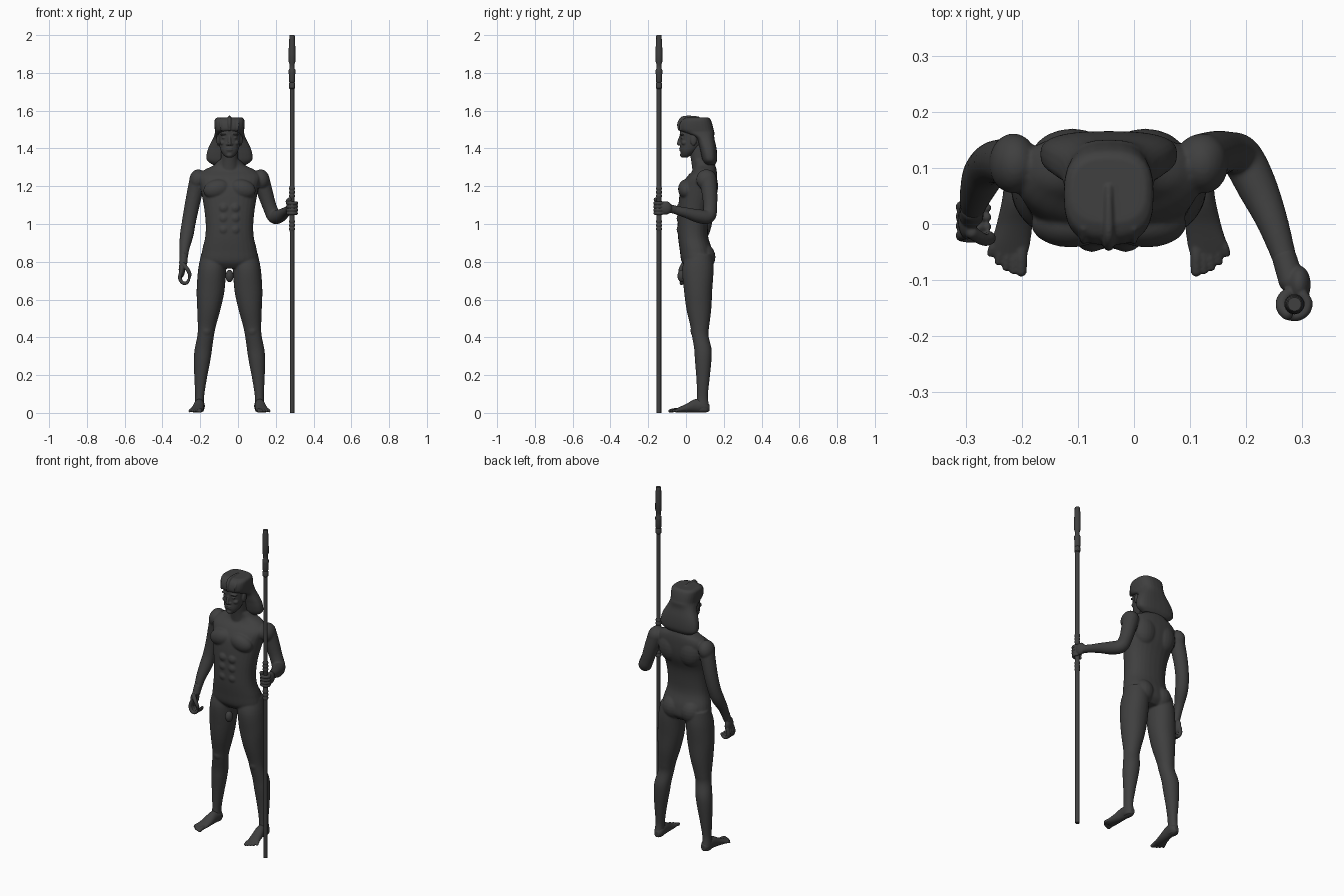
import bpy, bmesh, math
from mathutils import Vector, Matrix

CX = -0.045  # body symmetry line
stone = bpy.data.materials.new("dark_stone")
stone.diffuse_color = (0.05, 0.05, 0.05, 1)


def finish(bm, name, voxel=None, smooth=0):
    bmesh.ops.recalc_face_normals(bm, faces=bm.faces)
    me = bpy.data.meshes.new(name)
    bm.to_mesh(me)
    bm.free()
    me.materials.append(stone)
    me.shade_smooth()
    ob = bpy.data.objects.new(name, me)
    bpy.context.collection.objects.link(ob)
    if voxel:
        m = ob.modifiers.new("fuse", 'REMESH')
        m.mode, m.voxel_size, m.use_smooth_shade = 'VOXEL', voxel, True
        m = ob.modifiers.new("soften", 'SMOOTH')
        m.factor, m.iterations = 0.5, smooth
    return ob


def ball(bm, c, r, tilt=0):
    mat = Matrix.Translation(c) @ Matrix.Rotation(tilt, 4, 'Y') @ Matrix.Diagonal((*r, 1))
    bmesh.ops.create_uvsphere(bm, u_segments=20, v_segments=12, radius=1, matrix=mat)


def spline(rows, sub):
    out = []
    for i in range(len(rows) - 1):
        p = [Vector(rows[min(max(i + k, 0), len(rows) - 1)]) for k in (-1, 0, 1, 2)]
        for j in range(sub):
            t = j / sub
            out.append(p[1] + 0.5 * t * (p[2] - p[0] + t * (2 * p[0] - 5 * p[1] + 4 * p[2] - p[3]
                       + t * (3 * (p[1] - p[2]) + p[3] - p[0]))))
    return out + [Vector(rows[-1])]


def skin(bm, rows, frames, p=2.0, n=28):
    rings = []
    for r, (u, v) in zip(rows, frames):
        ring = []
        for k in range(n):
            a = 2 * math.pi * k / n
            c, s = math.cos(a), math.sin(a)
            ring.append(bm.verts.new(Vector(r[:3])
                        + u * r[3] * math.copysign(abs(c) ** (2 / p), c)
                        + v * r[4] * math.copysign(abs(s) ** (2 / p), s)))
        rings.append(ring)
    for a, b in zip(rings, rings[1:]):
        for k in range(n):
            bm.faces.new((a[k], a[(k + 1) % n], b[(k + 1) % n], b[k]))
    bm.faces.new(rings[0])
    bm.faces.new(rings[-1])


def stack(bm, rows, v=(0, 0, 0), p=2.0, sub=5):
    """Sections x, y, z, half-width, half-depth in fixed planes."""
    rows = spline(rows, sub)
    skin(bm, rows, [(Vector((1, 0, 0)), Vector(v))] * len(rows), p)


def tube(bm, pts, ref, sub=4):
    """Round limb through points x, y, z, radius."""
    rows = spline([(*q, q[3]) for q in pts], sub)
    frames = []
    for i in range(len(rows)):
        t = Vector((rows[min(i + 1, len(rows) - 1)] - rows[max(i - 1, 0)])[:3]).normalized()
        u = Vector(ref)
        u = (u - t * u.dot(t)).normalized()
        frames.append((u, t.cross(u)))
    skin(bm, rows, frames, n=16)
    for q in (pts[0], pts[-1]):
        ball(bm, q[:3], (q[3],) * 3)


Y, Z = (0, 1, 0), (0, 0, 1)

# torso, neck and limbs
bm = bmesh.new()
stack(bm, [(CX, cy, z, rx, ry) for z, cy, rx, ry in (
    (.765, .06, .09, .055), (.80, .06, .148, .083), (.86, .053, .145, .086), (.93, .038, .129, .08),
    (1.0, .037, .126, .081), (1.08, .044, .134, .085), (1.15, .06, .146, .095), (1.20, .07, .155, .094),
    (1.25, .085, .165, .08), (1.285, .1, .135, .062), (1.31, .1, .085, .055), (1.34, .09, .054, .054))],
    Y, 2.3)
stack(bm, [(CX, .09, 1.27, .06, .055), (CX, .078, 1.33, .047, .05), (CX, .06, 1.42, .045, .048)], Y)
ball(bm, (CX, -.022, .725), (.022, .024, .034))
for s in (1, -1):
    X = lambda d: CX + s * d
    ball(bm, (X(.068), .0, 1.185), (.072, .042, .05), s * .25)        # pectoral
    ball(bm, (X(.17), .108, 1.235), (.043, .054, .055), s * -.2)      # shoulder
    ball(bm, (X(.062), .085, .825), (.068, .071, .075))               # buttock
    ball(bm, (X(.065), .115, 1.2), (.075, .055, .09))                 # shoulder blade
    for z in (.97, 1.03, 1.085):
        ball(bm, (X(.03), -.028, z), (.028, .022, .027))              # abdomen
    stack(bm, [(X(d), cy, z, rx, ry) for d, cy, z, rx, ry in (
        (.08, .07, .84, .07, .07), (.092, .063, .76, .074, .083), (.1, .064, .65, .074, .075),
        (.109, .068, .55, .062, .066), (.12, .073, .46, .048, .05), (.126, .075, .41, .044, .044),
        (.138, .089, .34, .046, .046), (.145, .091, .28, .044, .044), (.153, .09, .18, .033, .035),
        (.158, .087, .09, .024, .029), (.16, .088, .04, .026, .034), (.16, .09, .006, .024, .033))], Y, 2.1)
    ball(bm, (X(.122), .042, .435), (.026, .018, .03))                # kneecap
tube(bm, [(-.21, .105, 1.24, .046), (-.228, .11, 1.17, .042), (-.247, .11, 1.08, .039), (-.262, .1, 1.0, .037),
          (-.272, .08, .94, .036), (-.284, .045, .87, .027), (-.289, .02, .80, .02)], (1, 0, 0))
tube(bm, [(.12, .115, 1.24, .046), (.142, .124, 1.17, .042), (.168, .128, 1.09, .037), (.192, .118, 1.04, .038),
          (.22, .065, 1.042, .036), (.248, 0, 1.06, .028), (.274, -.08, 1.08, .02)], (1, 0, 0))
finish(bm, "body", .005, 5)

# feet with toes
for s, name in ((1, "left_foot"), (-1, "right_foot")):
    bm = bmesh.new()
    X = lambda d: CX + s * d
    stack(bm, [(X(d), y, z, rx, rz) for d, y, z, rx, rz in (
        (.158, .124, .026, .014, .017), (.158, .1, .034, .027, .033), (.161, .05, .037, .028, .036),
        (.168, 0, .024, .032, .023), (.175, -.035, .016, .035, .015), (.177, -.055, .012, .032, .01))], Z)
    for i in range(5):
        r = .011 if i == 0 else .008
        tip = (-.084, -.083, -.077, -.067, -.052)[i]
        tube(bm, [(X(.157 + .011 * i), -.03, .015, r), (X(.156 + .0125 * i), (tip - .03) / 2, .015, r),
                  (X(.156 + .0135 * i), tip, .01, r * .9)], Z)
    finish(bm, name, .003, 3)

# hanging right hand, fingers curled
bm = bmesh.new()
tube(bm, [(-.288, .024, .83, .021), (-.29, .015, .795, .022)], Y)
ball(bm, (-.297, .008, .76), (.017, .036, .042))
for i in range(4):
    y = -.018 + .017 * i
    tube(bm, [(-.302, y, .745, .01), (-.308, y - .003, .715, .01), (-.294, y - .006, .689, .0095),
              (-.272, y - .006, .688, .009), (-.262, y - .004, .703, .008)], Y)
tube(bm, [(-.289, -.015, .785, .012), (-.268, -.028, .76, .011), (-.256, -.026, .735, .01),
          (-.258, -.02, .715, .008)], Y)
finish(bm, "right_hand", .003, 3)

# left hand gripping the staff
SX, SY = .286, -.143
bm = bmesh.new()
tube(bm, [(.268, -.06, 1.076, .022), (.28, -.1, 1.085, .023)], Z)
ball(bm, (.294, -.108, 1.085), (.021, .034, .036))


def grip(z, a0, a1, r, rise=0):
    tube(bm, [(SX + .023 * math.cos(math.radians(a0 + (a1 - a0) * k / 5)),
               SY + .021 * math.sin(math.radians(a0 + (a1 - a0) * k / 5)), z + rise * k / 5, r)
              for k in range(6)], Z)


for i in range(4):
    grip(1.056 + .018 * i, 50, -170, .0098 if i else .0085)
grip(1.1, 100, 235, .011, .03)
finish(bm, "left_hand", .003, 3)

# head and face
bm = bmesh.new()
stack(bm, [(CX, cy, z, rx, ry) for z, cy, rx, ry in (
    (1.353, -.005, .017, .014), (1.365, .002, .032, .027), (1.39, .015, .047, .046), (1.43, .034, .056, .064),
    (1.475, .045, .06, .077), (1.52, .05, .06, .08), (1.545, .05, .045, .06))], Y, 2.2)
ball(bm, (CX, -.018, 1.365), (.018, .014, .013))
tube(bm, [(CX, -.026, 1.468, .007), (CX, -.035, 1.445, .008), (CX, -.038, 1.425, .01)], (1, 0, 0))
for z in (1.391, 1.401):
    ball(bm, (CX, -.026, z), (.02, .01, .005))
for s in (1, -1):
    ball(bm, (CX + s * .011, -.03, 1.422), (.008, .008, .007))           # nostril
    ball(bm, (CX + s * .026, -.018, 1.476), (.025, .016, .007), s * .1)  # brow
    ball(bm, (CX + s * .026, -.019, 1.456), (.014, .009, .007))          # eye
    ball(bm, (CX + s * .034, -.008, 1.43), (.018, .016, .014))           # cheek
    ball(bm, (CX + s * .06, .04, 1.445), (.009, .017, .03))              # ear
finish(bm, "head", .003, 2)

# cloth headdress with front ridge
bm = bmesh.new()
stack(bm, [(CX, cy, z, rx, ry) for z, cy, rx, ry in (
    (1.312, .128, .085, .025), (1.335, .126, .118, .038), (1.37, .122, .121, .043), (1.41, .115, .109, .045),
    (1.455, .1, .086, .05), (1.485, .067, .077, .083), (1.5, .055, .078, .091), (1.53, .052, .08, .087),
    (1.553, .054, .078, .076), (1.564, .06, .066, .058))], Y, 2.7, 4)
tube(bm, [(CX, -.036, 1.5, .007), (CX, -.038, 1.53, .009), (CX, -.02, 1.56, .009), (CX, .02, 1.566, .008),
          (CX, .065, 1.564, .006)], (1, 0, 0))
for d in (-.045, .045):
    tube(bm, [(CX + d, -.03, 1.497, .005), (CX + d, -.028, 1.53, .006), (CX + d, -.008, 1.555, .005)], (1, 0, 0))
finish(bm, "headdress", .0035, 3)

# turned staff
profile = [(0, 0), (.012, 0), (.012, .96)]
for z in (.965, .985, 1.005, 1.14, 1.16, 1.18):
    profile += [(.013, z), (.0155, z + .004), (.0155, z + .012), (.013, z + .016)]
profile += [(.012, 1.2), (.012, 1.715), (.016, 1.72), (.016, 1.745), (.0135, 1.75), (.017, 1.757), (.016, 1.785),
            (.018, 1.8), (.018, 1.815), (.0125, 1.825), (.013, 1.845), (.018, 1.86), (.018, 1.9), (.0165, 1.97),
            (.0145, 1.98), (.0145, 1.996), (.012, 2.0), (0, 2.0)]
bm = bmesh.new()
vs = [bm.verts.new((SX + r, SY, z)) for r, z in profile]
es = [bm.edges.new(e) for e in zip(vs, vs[1:])]
bmesh.ops.spin(bm, geom=vs + es, cent=(SX, SY, 0), axis=Z, angle=2 * math.pi, steps=24)
bmesh.ops.remove_doubles(bm, verts=bm.verts, dist=.0001)
staff = finish(bm, "staff")
bpy.context.view_layer.objects.active = staff
staff.select_set(True)
bpy.ops.object.shade_smooth_by_angle(angle=math.radians(35))
